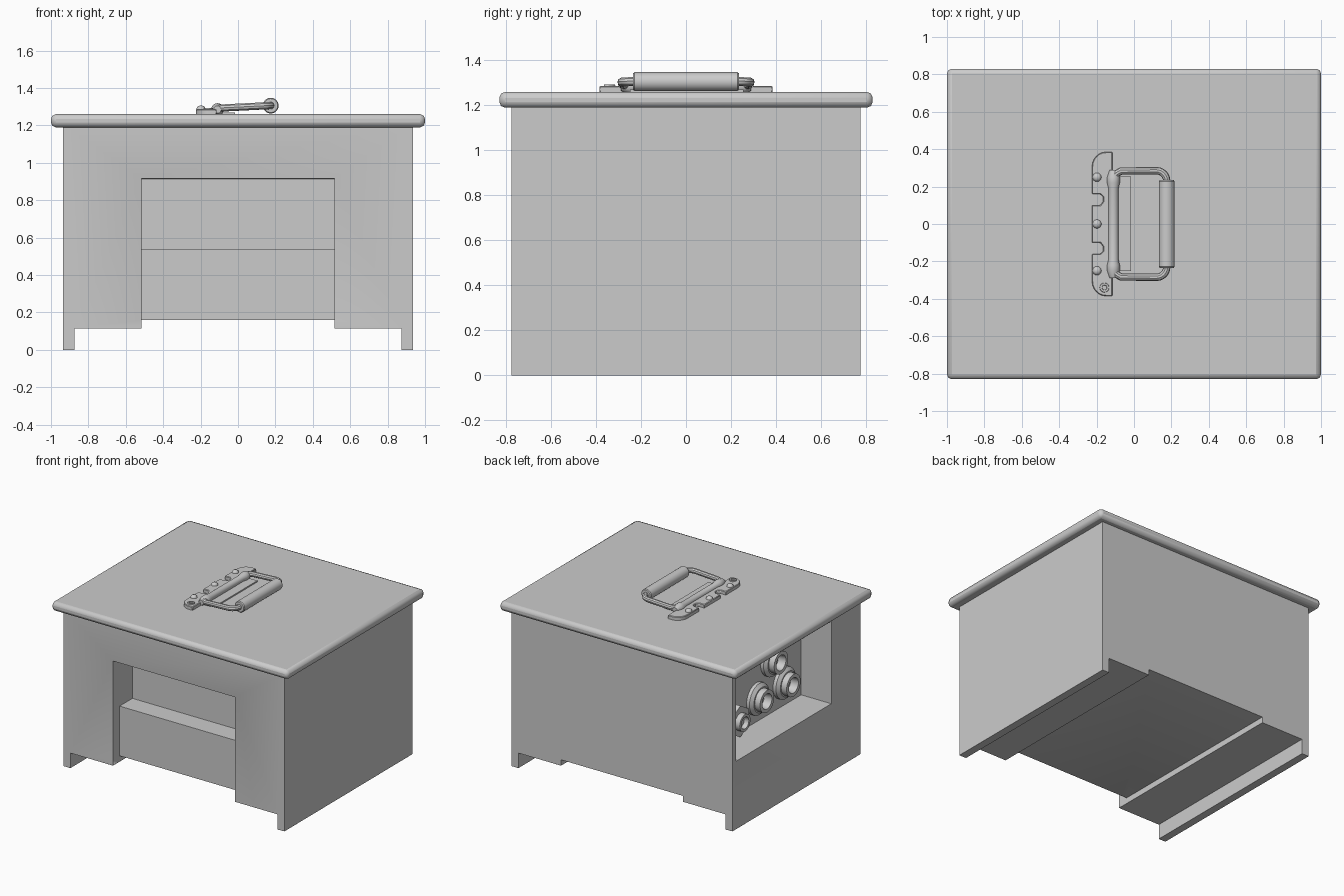
import bpy, bmesh, math
from mathutils import Vector, Matrix

if "Cube" in bpy.data.objects:
    bpy.data.objects.remove(bpy.data.objects["Cube"])


def add_object(name, bm, smooth=True):
    bmesh.ops.recalc_face_normals(bm, faces=bm.faces)
    me = bpy.data.meshes.new(name)
    bm.to_mesh(me)
    bm.free()
    ob = bpy.data.objects.new(name, me)
    bpy.context.collection.objects.link(ob)
    if smooth:
        bpy.ops.object.select_all(action='DESELECT')
        ob.select_set(True)
        bpy.context.view_layer.objects.active = ob
        bpy.ops.object.shade_smooth_by_angle(angle=math.radians(35))
    return ob


def extrude(name, pts, vec, smooth=True):
    """Prism from a planar outline swept along vec."""
    bm = bmesh.new()
    face = bm.faces.new([bm.verts.new(p) for p in pts])
    res = bmesh.ops.extrude_face_region(bm, geom=[face])
    verts = [v for v in res['geom'] if isinstance(v, bmesh.types.BMVert)]
    bmesh.ops.translate(bm, verts=verts, vec=vec)
    return add_object(name, bm, smooth)


def box(name, lo, hi, smooth=True):
    pts = [(lo[0], lo[1], lo[2]), (hi[0], lo[1], lo[2]), (hi[0], hi[1], lo[2]), (lo[0], hi[1], lo[2])]
    return extrude(name, pts, (0, 0, hi[2] - lo[2]), smooth)


def lathe(name, profile, sides, origin, axis):
    """Spin (radius, height) points around an axis; the profile is a closed loop or ends on the axis."""
    bm = bmesh.new()
    rot = Vector((0, 0, 1)).rotation_difference(Vector(axis)).to_matrix().to_4x4()
    vs = [bm.verts.new((r, 0, h)) for r, h in profile]
    es = [bm.edges.new((a, b)) for a, b in zip(vs, vs[1:])]
    bmesh.ops.spin(bm, geom=vs + es, cent=(0, 0, 0), axis=(0, 0, 1), angle=2 * math.pi, steps=sides)
    bmesh.ops.remove_doubles(bm, verts=bm.verts, dist=1e-5)
    bmesh.ops.transform(bm, matrix=Matrix.Translation(origin) @ rot, verts=bm.verts)
    return add_object(name, bm)


def bevel(ob, width, segments=2):
    m = ob.modifiers.new('bevel', 'BEVEL')
    m.width, m.segments = width, segments
    m.limit_method, m.angle_limit = 'ANGLE', math.radians(40)


def cut(ob, cutter):
    m = ob.modifiers.new('cut', 'BOOLEAN')
    m.operation, m.solver, m.object = 'DIFFERENCE', 'EXACT', cutter
    cutter.hide_render = True
    cutter.hide_set(True)


# Cabinet body: stepped underside profile swept front to back
half = [(0.515, 0.16), (0.515, 0.115), (0.875, 0.115), (0.875, 0), (0.935, 0), (0.935, 1.21)]
outline = half + [(-x, z) for x, z in reversed(half)]
body = extrude('cabinet_body', [(x, -0.775, z) for x, z in outline], (0, 1.55, 0))

# Front recess with a ledge
step = [(-1, -0.1), (-0.695, -0.1), (-0.695, 0.54), (-0.54, 0.54), (-0.54, 0.915), (-1, 0.915)]
cut(body, extrude('front_recess_cutter', [(-0.515, y, z) for y, z in step], (1.03, 0, 0), False))

# Left side connector recess
cut(body, box('side_recess_cutter', (-1.1, -0.42, 0.52), (-0.68, 0.73, 1.15), False))
bevel(body, 0.018)

# Lid
lid = box('lid', (-1, -0.83, 1.19), (1, 0.83, 1.26))
bevel(lid, 0.026)

# Connectors in the side recess
socket = [(0, 0), (0.12, 0), (0.12, 0.025), (0.095, 0.045), (0.085, 0.045), (0.085, 0.09),
          (0.058, 0.09), (0.05, 0.03), (0, 0.03)]
for i, (y, z) in enumerate([(-0.2, 0.7), (0.12, 0.7), (-0.05, 0.93)]):
    lathe(f'socket_{i + 1}', socket, 28, (-0.68, y, z), (-1, 0, 0))
nut = [(0, 0), (0.12, 0), (0.12, 0.06), (0.06, 0.06)]
lathe('hex_nut', nut + [(0, 0.06)], 6, (-0.68, 0.4, 0.645), (-1, 0, 0))
lathe('nut_stud', [(0, 0), (0.065, 0), (0.065, 0.1), (0.045, 0.1), (0.04, 0.065), (0, 0.065)], 24,
      (-0.68, 0.4, 0.645), (-1, 0, 0))

# Handle mounting plate with rounded ends and two notches
arc = [(-0.15 - 0.075 * math.sin(a), 0.305 + 0.08 * math.cos(a))
       for a in [k * math.pi / 12 for k in range(7)]]
side = [(-0.115, 0.385)] + arc + [(-0.225, 0.16), (-0.18, 0.16), (-0.165, 0.145), (-0.165, 0.12),
                                  (-0.18, 0.10), (-0.225, 0.10)]
plate_outline = side + [(x, -y) for x, y in reversed(side)]
plate = extrude('handle_plate', [(x, y, 1.255) for x, y in plate_outline], (0, 0, 0.032))
bevel(plate, 0.004, 1)

# Thin rest flange below the handle
box('handle_rest', (-0.12, -0.25, 1.255), (-0.015, 0.255, 1.27))

# Hinge barrel
barrel = [(0, -0.29), (0.02, -0.29), (0.034, -0.25), (0.034, -0.22), (0.027, -0.19), (0.027, 0.19),
          (0.034, 0.22), (0.034, 0.25), (0.02, 0.29), (0, 0.29)]
lathe('hinge_barrel', barrel, 20, (-0.11, 0, 1.285), (0, 1, 0))

# Rivets on the plate
dome = [(0.024, 0), (0.022, 0.01), (0.014, 0.018), (0, 0.021)]
for i, y in enumerate((0.0, -0.25, 0.25)):
    lathe(f'rivet_{i + 1}', dome, 16, (-0.198, y, 1.286), (0, 0, 1))
ring = [(0.026, 0), (0.024, 0.008), (0.014, 0.008), (0.012, 0), (0, 0)]
for i, y in enumerate((-0.34, )):
    lathe(f'screw_{i + 1}', ring, 16, (-0.158, y, 1.286), (0, 0, 1))

# Wire bail with rounded corners
pts = [(-0.11, 0.25), (-0.095, 0.268), (-0.07, 0.283)]
pts += [(0.12 + 0.055 * math.sin(a), 0.23 + 0.055 * math.cos(a)) for a in [k * math.pi / 12 for k in range(7)]]
path = pts + [(x, -y) for x, y in reversed(pts)]
curve = bpy.data.curves.new('handle_wire', 'CURVE')
curve.dimensions, curve.bevel_depth, curve.bevel_resolution = '3D', 0.02, 3
curve.use_fill_caps = True
spline = curve.splines.new('POLY')
spline.points.add(len(path) - 1)
for p, (x, y) in zip(spline.points, path):
    p.co = (x, y, 1.292 + (x + 0.11) * 0.05, 1)
wire = bpy.data.objects.new('handle_wire', curve)
bpy.context.collection.objects.link(wire)
bpy.ops.object.select_all(action='DESELECT')
wire.select_set(True)
bpy.context.view_layer.objects.active = wire
bpy.ops.object.convert(target='MESH')
bpy.ops.object.shade_smooth_by_angle(angle=math.radians(35))

# Grip sleeve
grip = [(0, -0.235), (0.037, -0.235), (0.042, -0.228), (0.042, 0.228), (0.037, 0.235), (0, 0.235)]
lathe('handle_grip', grip, 24, (0.175, 0, 1.306), (0, 1, 0))
